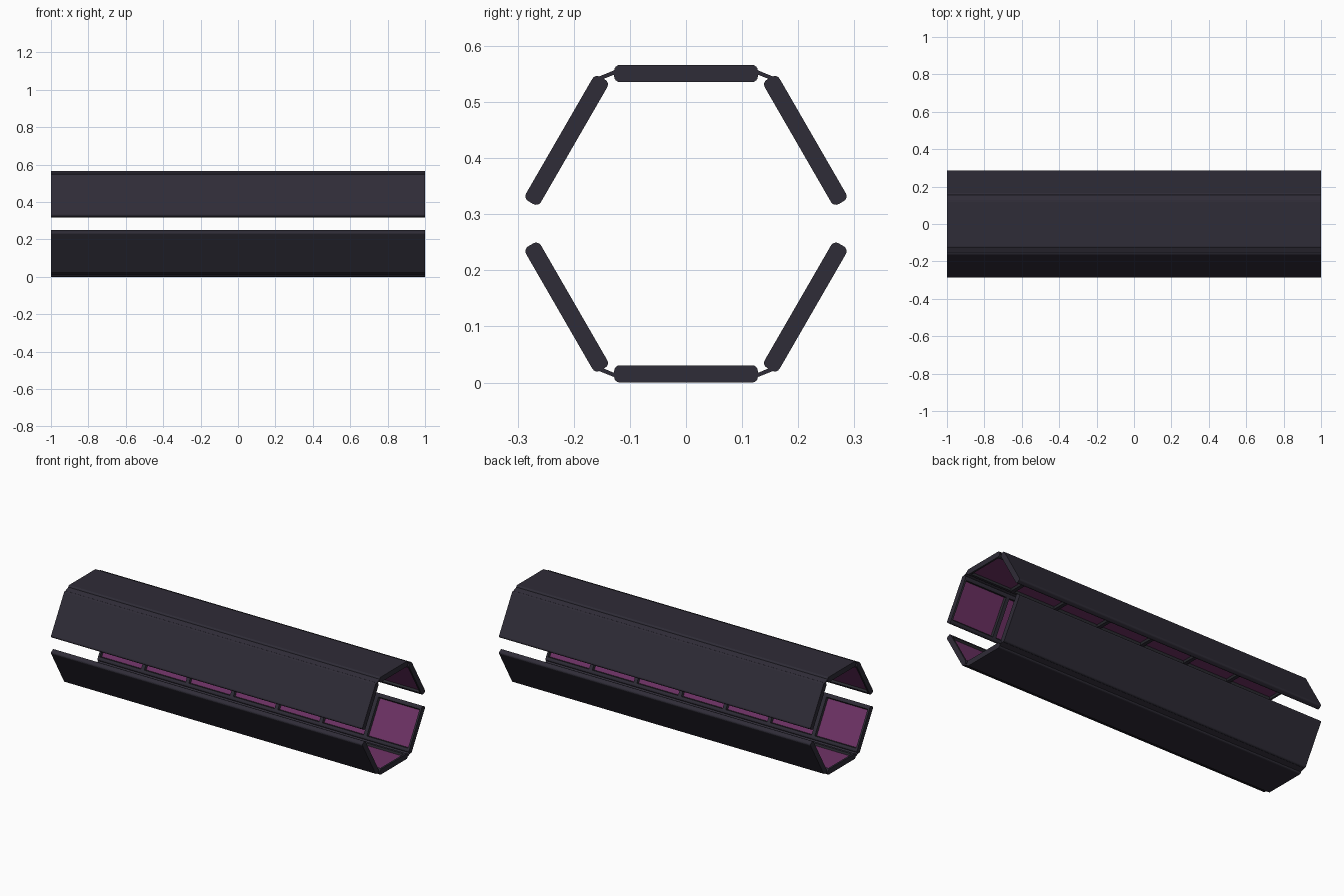
import bpy, bmesh
from math import radians, cos, sin, pi

if "Cube" in bpy.data.objects:
    bpy.data.objects.remove(bpy.data.objects["Cube"])

LENGTH, BAYS = 2.0, 7
HALF_W, HALF_T, RADIUS = 0.128, 0.0153, 0.010
MID_Z = 0.283


def material(name, color):
    m = bpy.data.materials.new(name)
    m.diffuse_color = (*color, 1)
    m.use_nodes = True
    m.node_tree.nodes["Principled BSDF"].inputs["Base Color"].default_value = m.diffuse_color
    return m


hull = material("dark_hull", (0.028, 0.025, 0.038))
frame = material("window_frame", (0.022, 0.022, 0.028))
glow = material("purple_window", (0.16, 0.033, 0.135))


def make_object(name, mesh, loc, angle):
    ob = bpy.data.objects.new(name, mesh)
    bpy.context.collection.objects.link(ob)
    ob.location = loc
    ob.rotation_euler.x = angle
    return ob


def panel_mesh():
    # rounded slab profile (y, z), extruded along x in bays
    profile = []
    for k, (sy, sz) in enumerate(((1, 1), (-1, 1), (-1, -1), (1, -1))):
        for j in range(5):
            a = (k + j / 4) * pi / 2
            profile.append((sy * (HALF_W - RADIUS) + RADIUS * cos(a),
                            sz * (HALF_T - RADIUS) + RADIUS * sin(a)))
    bm = bmesh.new()
    rings = [[bm.verts.new((-LENGTH / 2 + LENGTH * i / BAYS, y, z)) for y, z in profile]
             for i in range(BAYS + 1)]
    n = len(profile)
    for a, b in zip(rings, rings[1:]):
        for j in range(n):
            bm.faces.new((a[j], a[(j + 1) % n], b[(j + 1) % n], b[j]))
    bm.faces.new(rings[0])
    bm.faces.new(rings[-1])
    bmesh.ops.recalc_face_normals(bm, faces=bm.faces)
    # recessed windows on the inner (local -z) side
    bays = [f for f in bm.faces if f.normal.z < -0.99 and f.calc_area() > 0.01]
    bmesh.ops.inset_individual(bm, faces=bays, thickness=0.015)
    for f in bays:
        f.material_index = 1
    walls = bmesh.ops.inset_individual(bm, faces=bays, thickness=0.006, depth=-0.012)
    for f in walls["faces"]:
        f.material_index = 1
    for f in bays:
        f.material_index = 2
    me = bpy.data.meshes.new("panel")
    bm.to_mesh(me)
    bm.free()
    for m in (hull, frame, glow):
        me.materials.append(m)
    return me


def strip_mesh():
    bm = bmesh.new()
    bmesh.ops.create_cube(bm, size=1)
    bmesh.ops.scale(bm, vec=(LENGTH, 0.046, 0.007), verts=bm.verts)
    me = bpy.data.meshes.new("strip")
    bm.to_mesh(me)
    bm.free()
    me.materials.append(hull)
    return me


panel, strip = panel_mesh(), strip_mesh()

# roof and floor
make_object("roof_panel", panel, (0, 0, MID_Z + 0.2677), 0)
make_object("floor_panel", panel, (0, 0, MID_Z - 0.2677), pi)

# slanted walls and the joint strips beside roof and floor
for side, s in (("back", 1), ("front", -1)):
    make_object(f"upper_{side}_wall", panel, (0, s * 0.2127, MID_Z + 0.1485), -s * radians(60))
    make_object(f"lower_{side}_wall", panel, (0, s * 0.2127, MID_Z - 0.1485), -s * radians(120))
    for level, v in (("roof", 1), ("floor", -1)):
        make_object(f"{level}_{side}_joint", strip,
                    (0, s * 0.138, MID_Z + v * 0.2655), -s * v * radians(22))
